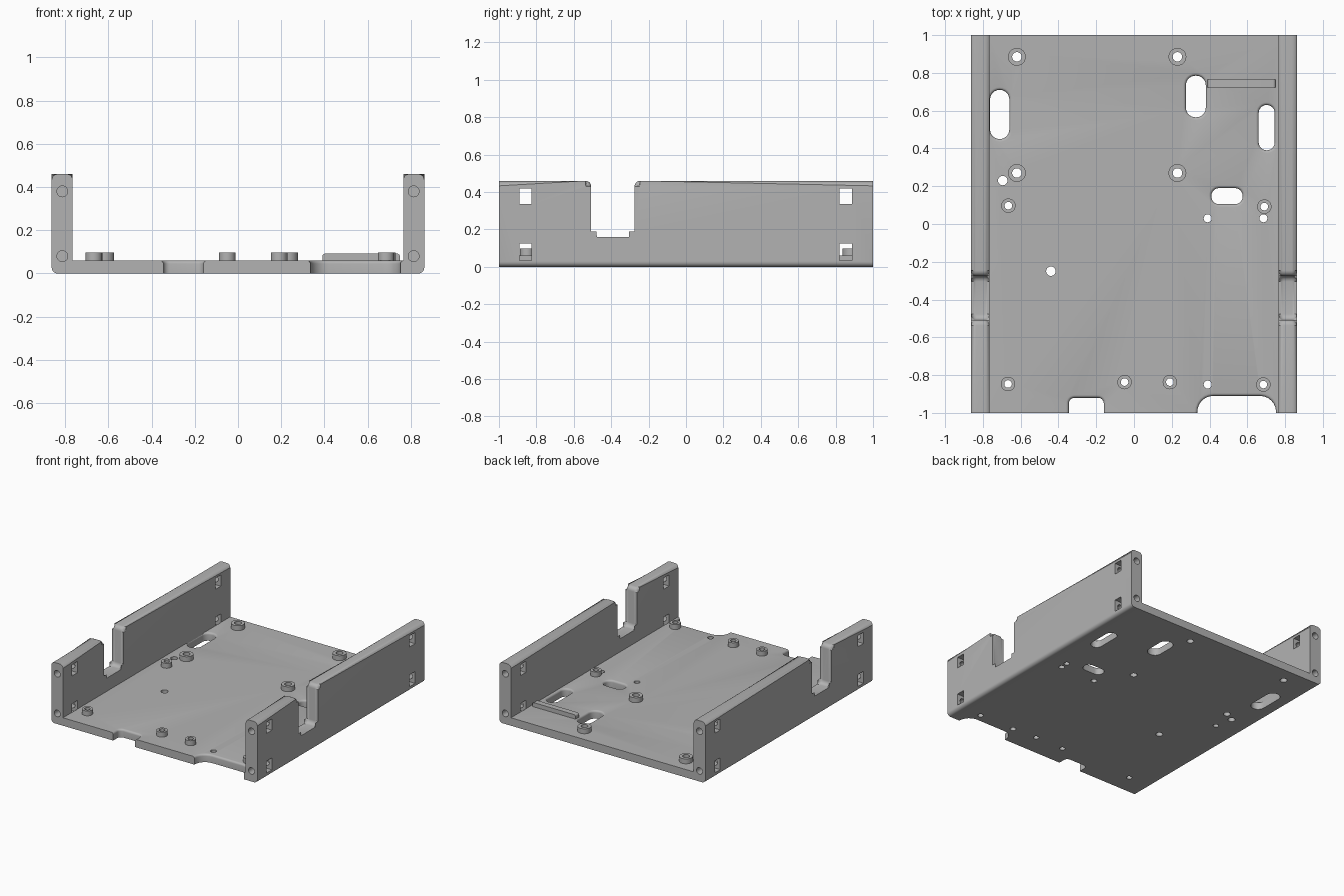
import bpy, bmesh, math
from mathutils import Matrix, Vector

if "Cube" in bpy.data.objects:
    bpy.data.objects.remove(bpy.data.objects["Cube"])

grey = bpy.data.materials.new("plain grey")
grey.use_nodes = True
grey.diffuse_color = (0.45, 0.45, 0.45, 1)
grey.node_tree.nodes["Principled BSDF"].inputs["Base Color"].default_value = grey.diffuse_color

FLOOR, INNER, OUTER, TOP = 0.06, 0.765, 0.862, 0.46


def finish(bm, name, helper=False):
    bmesh.ops.recalc_face_normals(bm, faces=bm.faces)
    mesh = bpy.data.meshes.new(name)
    bm.to_mesh(mesh)
    bm.free()
    mesh.materials.append(grey)
    obj = bpy.data.objects.new(name, mesh)
    bpy.context.collection.objects.link(obj)
    obj.hide_render = obj.hide_viewport = helper
    return obj


def rounded(corners, segs=6):
    """Fillet the right-angled corners (a, b, radius) of an outline."""
    out = []
    for i, (a, b, r) in enumerate(corners):
        p = Vector((a, b))
        if r == 0:
            out.append(p)
            continue
        back = (Vector(corners[i - 1][:2]) - p).normalized()
        ahead = (Vector(corners[(i + 1) % len(corners)][:2]) - p).normalized()
        centre = p + r * (back + ahead)
        for k in range(segs + 1):
            t = math.pi / 2 * k / segs
            out.append(centre - r * (ahead * math.cos(t) + back * math.sin(t)))
    return out


def loft(bm, rings):
    """Closed solid through matching rings of points."""
    loops = [[bm.verts.new(p) for p in ring] for ring in rings]
    n = len(loops[0])
    for lo, hi in zip(loops, loops[1:]):
        for i in range(n):
            bm.faces.new((lo[i], lo[(i + 1) % n], hi[(i + 1) % n], hi[i]))
    bm.faces.new(loops[0])
    bm.faces.new(loops[-1])


def box(bm, x0, x1, y0, y1, z0, z1):
    size = Matrix.Diagonal((x1 - x0, y1 - y0, z1 - z0, 1))
    mid = Matrix.Translation(((x0 + x1) / 2, (y0 + y1) / 2, (z0 + z1) / 2))
    bmesh.ops.create_cube(bm, size=1, matrix=mid @ size)


def rod(bm, centre, radius, length, along_y=False):
    turn = Matrix.Rotation(math.pi / 2, 4, 'X') if along_y else Matrix()
    bmesh.ops.create_cone(bm, cap_ends=True, segments=32, radius1=radius, radius2=radius,
                          depth=length, matrix=Matrix.Translation(centre) @ turn)


def slot(bm, x0, x1, y0, y1, r):
    """Slot cutter that flares out for a rounded upper rim."""
    steps = [(-0.1, 0)]
    for k in range(5):
        t = math.pi / 2 * k / 4
        steps.append((FLOOR - 0.015 + 0.015 * math.sin(t), 0.015 * (1 - math.cos(t))))
    steps.append((0.2, 0.015))
    rings = []
    for z, o in steps:
        a, b, c, d, q = x0 - o, x1 + o, y0 - o, y1 + o, r + o
        ring = rounded([(a, c, q), (b, c, q), (b, d, q), (a, d, q)])
        rings.append([(p.x, p.y, z) for p in ring])
    loft(bm, rings)


def cut(obj, cutter):
    mod = obj.modifiers.new(cutter.name, 'BOOLEAN')
    mod.operation, mod.solver, mod.object = 'DIFFERENCE', 'EXACT', cutter


# Positions of the standoffs and of the plain holes
large = [(x, y) for x in (-0.62, 0.23) for y in (0.885, 0.27)]
small = [(-0.665, 0.097), (0.69, 0.092), (-0.667, -0.847),
         (-0.05, -0.837), (0.19, -0.837), (0.685, -0.85)]
plain = [(-0.695, 0.23, 0.025), (-0.44, -0.25, 0.025), (0.39, 0.03, 0.021),
         (0.685, 0.03, 0.021), (0.39, -0.85, 0.021)]
holes = [(*p, 0.025) for p in large] + [(*p, 0.02) for p in small] + plain

# Cutters for the floor
bm = bmesh.new()
for x, y, r in holes:
    rod(bm, (x, y, 0), r, 0.6)
hole_cutter = finish(bm, "hole_cutter", True)

bm = bmesh.new()
slot(bm, -0.762, -0.66, 0.45, 0.71, 0.05)
slot(bm, 0.275, 0.38, 0.565, 0.785, 0.05)
slot(bm, 0.66, 0.745, 0.39, 0.63, 0.042)
slot(bm, 0.41, 0.575, 0.105, 0.19, 0.04)
slot(bm, -0.345, -0.16, -1.2, -0.92, 0.03)
slot(bm, 0.335, 0.752, -1.2, -0.91, 0.085)
slot_cutter = finish(bm, "slot_cutter", True)

# Floor plate
bm = bmesh.new()
box(bm, -INNER, INNER, -1, 1, 0, FLOOR)
floor = finish(bm, "floor_plate")
cut(floor, slot_cutter)
cut(floor, hole_cutter)

# Standoffs
bm = bmesh.new()
for group, radius in ((large, 0.047), (small, 0.038)):
    for x, y in group:
        rod(bm, (x, y, FLOOR + 0.013), radius, 0.048)
standoffs = finish(bm, "standoffs")
cut(standoffs, hole_cutter)

# Rib near the back
bm = bmesh.new()
outline = rounded([(0.39, 0.05, 0), (0.75, 0.05, 0), (0.75, 0.092, 0.015), (0.39, 0.092, 0.015)])
loft(bm, [[(p.x, y, p.y) for p in outline] for y in (0.722, 0.765)])
rib = finish(bm, "rib")

# Cutters for the nut windows and the end screw holes
bm = bmesh.new()
for y0, y1 in ((-0.89, -0.825), (0.822, 0.887)):
    for z0, z1 in ((0.035, 0.125), (0.335, 0.42)):
        box(bm, -1.2, 1.2, y0, y1, z0, z1)
window_cutter = finish(bm, "window_cutter", True)
bm = bmesh.new()
for x in (-0.813, 0.813):
    for y in (-1, 1):
        for z in (0.08, 0.38):
            rod(bm, (x, y, z), 0.025, 0.44, True)
screw_cutter = finish(bm, "screw_cutter", True)

# Side walls with a notch, rounded along the long edges
F = 0.03
side = rounded([(-1, 0, 0), (1, 0, 0), (1, TOP, 0), (-0.275, TOP, F), (-0.275, 0.16, F),
                (-0.507, 0.16, F), (-0.507, TOP, F), (-1, TOP, 0)])
parts = [floor, standoffs, rib]
for name, s in (("left_wall", 1), ("right_wall", -1)):
    bm = bmesh.new()
    loft(bm, [[(s * x, p.x, p.y) for p in side] for x in (INNER, OUTER)])
    edges = []
    for e in bm.edges:
        a, b = (v.co for v in e.verts)
        across = abs(a.x - b.x) > 0.01
        end = abs(a.y) > 0.99 and abs(a.y - b.y) < 0.001
        inner_foot = abs(a.x) < 0.8 and a.z < 0.01 and b.z < 0.01
        if not (across or end or inner_foot):
            edges.append(e)
    bmesh.ops.bevel(bm, geom=edges, offset=0.027, offset_type='OFFSET', segments=5,
                    profile=0.5, affect='EDGES', clamp_overlap=False)
    wall = finish(bm, name)
    cut(wall, window_cutter)
    cut(wall, screw_cutter)
    parts.append(wall)

# Apply the cuts, then smooth the rounded faces only
for obj in parts:
    bpy.ops.object.select_all(action='DESELECT')
    bpy.context.view_layer.objects.active = obj
    obj.select_set(True)
    for mod in list(obj.modifiers):
        bpy.ops.object.modifier_apply(modifier=mod.name)
    bpy.ops.object.shade_smooth_by_angle(angle=math.radians(35))
for helper in (hole_cutter, slot_cutter, window_cutter, screw_cutter):
    bpy.data.objects.remove(helper)
